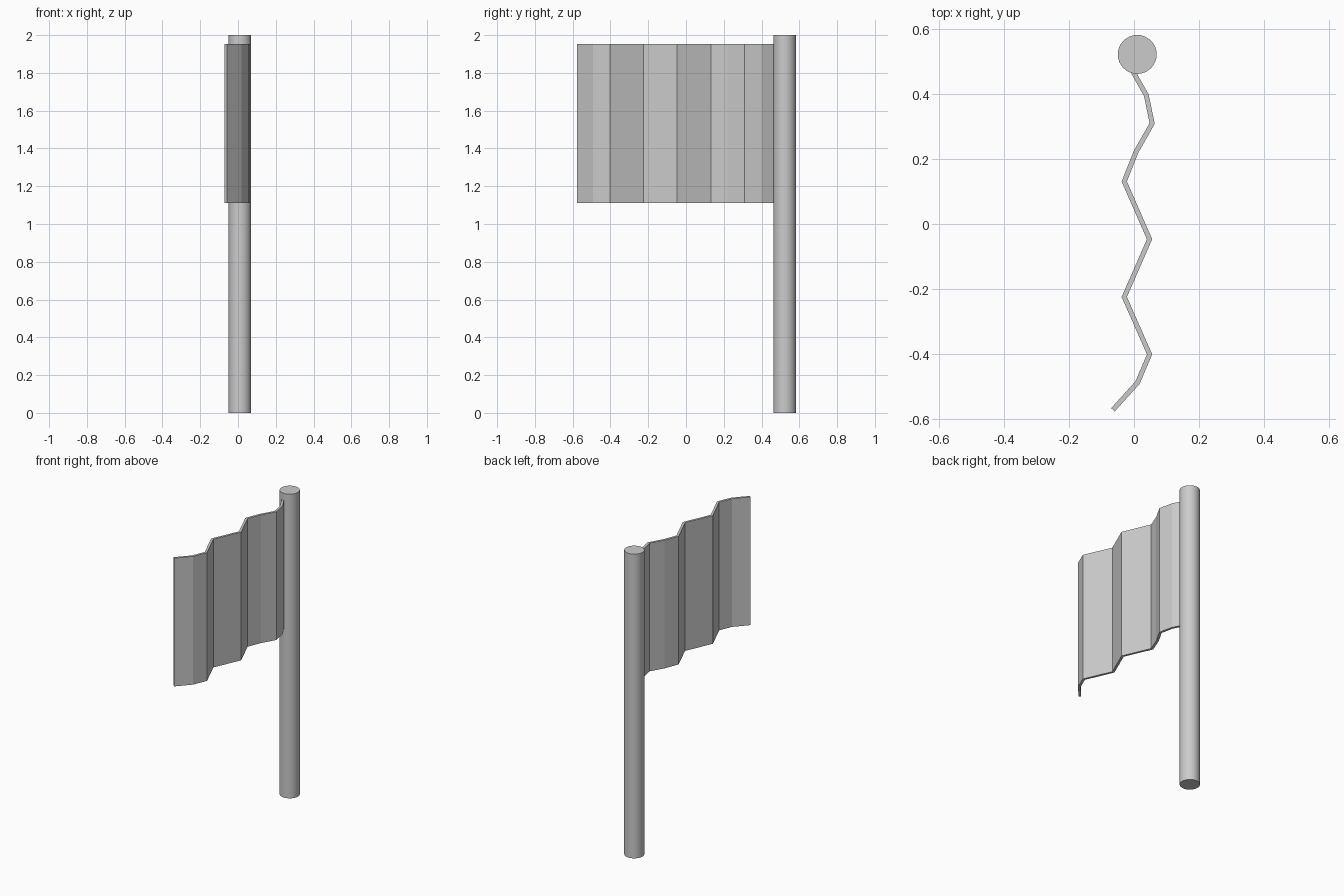
import bpy
import bmesh

cube = bpy.data.objects.get("Cube")
if cube:
    bpy.data.objects.remove(cube, do_unlink=True)

# Single plain grey
grey = bpy.data.materials.new("plain_grey")
grey.use_nodes = True
COLOUR = (0.6, 0.6, 0.6, 1.0)
grey.diffuse_color = COLOUR
grey.node_tree.nodes["Principled BSDF"].inputs["Base Color"].default_value = COLOUR

# Pole: plain round post
POLE_X, POLE_Y, POLE_R, HEIGHT = 0.01, 0.523, 0.06, 2.0
bpy.ops.mesh.primitive_cylinder_add(vertices=32, radius=POLE_R, depth=HEIGHT,
                                    location=(POLE_X, POLE_Y, HEIGHT / 2))
pole = bpy.context.object
pole.name = "pole"
pole.data.materials.append(grey)
bpy.ops.object.shade_smooth_by_angle()

# Flag: folded centre line seen from above, extruded upward and thickened
FOLDS = [(-0.002, 0.468), (0.038, 0.397), (0.056, 0.310), (0.006, 0.222),
         (-0.030, 0.131), (0.048, -0.047), (-0.030, -0.225), (0.048, -0.402),
         (0.011, -0.489), (-0.065, -0.573)]
BOTTOM, TOP, THICKNESS = 1.11, 1.953, 0.015

bm = bmesh.new()
low = [bm.verts.new((x, y, BOTTOM)) for x, y in FOLDS]
high = [bm.verts.new((x, y, TOP)) for x, y in FOLDS]
for i in range(len(FOLDS) - 1):
    bm.faces.new((low[i], low[i + 1], high[i + 1], high[i]))
mesh = bpy.data.meshes.new("flag")
bm.to_mesh(mesh)
bm.free()
mesh.materials.append(grey)
flag = bpy.data.objects.new("flag", mesh)
bpy.context.collection.objects.link(flag)
cloth = flag.modifiers.new("cloth_thickness", "SOLIDIFY")
cloth.thickness = THICKNESS
cloth.offset = 0
cloth.use_even_offset = True
